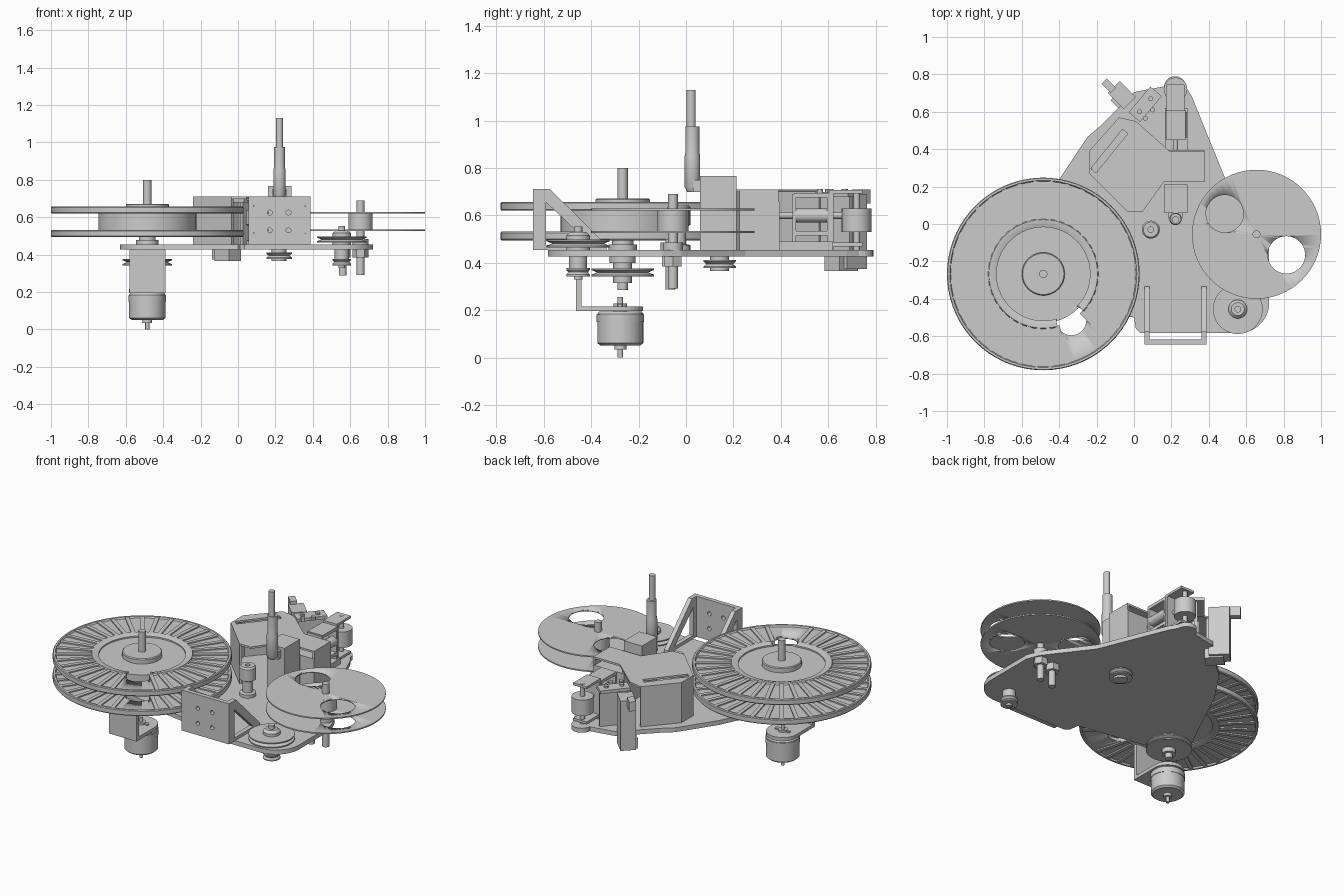
import bpy, bmesh
from math import sin, cos, pi, radians
from mathutils import Matrix, Vector

if "Cube" in bpy.data.objects:
    bpy.data.objects.remove(bpy.data.objects["Cube"])


def finish(name, bm, smooth=False):
    bmesh.ops.remove_doubles(bm, verts=bm.verts, dist=1e-5)
    bmesh.ops.recalc_face_normals(bm, faces=bm.faces)
    me = bpy.data.meshes.new(name)
    bm.to_mesh(me)
    bm.free()
    ob = bpy.data.objects.new(name, me)
    bpy.context.collection.objects.link(ob)
    if smooth:
        activate(ob)
        bpy.ops.object.shade_smooth_by_angle(angle=radians(30))
    return ob


def activate(ob):
    bpy.ops.object.select_all(action='DESELECT')
    ob.select_set(True)
    bpy.context.view_layer.objects.active = ob


def lathe(name, x, y, prof, n=32, ring=False):
    """Revolve (radius, z) points about a vertical axis at x, y."""
    bm = bmesh.new()
    rows = [[bm.verts.new((x + r * cos(2 * pi * i / n), y + r * sin(2 * pi * i / n), z))
             for r, z in prof] for i in range(n)]
    m = len(prof)
    for i in range(n):
        a, b = rows[i], rows[(i + 1) % n]
        for j in range(m if ring else m - 1):
            k = (j + 1) % m
            if prof[j][0] + prof[k][0] > 0:
                bm.faces.new((a[j], b[j], b[k], a[k]))
    return finish(name, bm, True)


def cyl(name, x, y, r, z0, z1, n=32):
    return lathe(name, x, y, [(0, z0), (r, z0), (r, z1), (0, z1)], n)


def pulley(name, x, y, r, z0, z1):
    t = (z1 - z0) / 5
    return lathe(name, x, y, [(0, z0), (r, z0), (r, z0 + t), (r * .82, (z0 + z1) / 2),
                              (r, z1 - t), (r, z1), (0, z1)], 40)


def prism(name, pts, z0, z1, mat=None, smooth=False):
    bm = bmesh.new()
    f = bm.faces.new([bm.verts.new((p[0], p[1], z0)) for p in pts])
    g = bmesh.ops.extrude_face_region(bm, geom=[f])['geom']
    bmesh.ops.translate(bm, vec=(0, 0, z1 - z0), verts=[v for v in g if isinstance(v, bmesh.types.BMVert)])
    if mat:
        bm.transform(mat)
    return finish(name, bm, smooth)


def box(name, x0, x1, y0, y1, z0, z1, rot=0):
    cx, cy, w, d = (x0 + x1) / 2, (y0 + y1) / 2, (x1 - x0) / 2, (y1 - y0) / 2
    m = Matrix.Translation((cx, cy, 0)) @ Matrix.Rotation(radians(rot), 4, 'Z')
    return prism(name, [(-w, -d), (w, -d), (w, d), (-w, d)], z0, z1, m)


def hcyl(name, x, z, r, y0, y1, n=24):
    """Cylinder lying along y."""
    m = Matrix.Translation((x, 0, z)) @ Matrix.Rotation(pi / 2, 4, 'X')
    return prism(name, arc(0, 0, r, 0, 360 - 360 / n, n - 1), -y1, -y0, m, True)


def wall(name, a, b, t, z0, z1):
    a, b = Vector(a), Vector(b)
    d = (b - a).normalized()
    q = Vector((-d.y, d.x)) * t
    return prism(name, [a, b, b + q, a + q], z0, z1)


def arc(cx, cy, r, a0, a1, n=14):
    return [(cx + r * cos(radians(a0 + (a1 - a0) * i / n)),
             cy + r * sin(radians(a0 + (a1 - a0) * i / n))) for i in range(n + 1)]


def cut(ob, cutter):
    m = ob.modifiers.new('cut', 'BOOLEAN')
    m.operation, m.solver, m.object = 'DIFFERENCE', 'EXACT', cutter
    activate(ob)
    bpy.ops.object.modifier_apply(modifier='cut')
    bpy.data.objects.remove(cutter)


# Base plate
prism('base_plate',
      arc(-.485, -.267, .145, 145, 258) + [(0, -.5), (.01, -.56), (.035, -.583)]
      + arc(.56, -.42, .163, -90, 0) + [(.722, -.1), (.69, -.02), (.485, .25), (.31, .68)]
      + arc(.22, .73, .06, 0, 175) + [(.05, .715), (0, .705), (-.185, .52), (-.25, .465), (-.4, .24)],
      .427, .455)

# Large reel: two ribbed flanges, drum and cap
RX, RY = -.485, -.267
for tag, z0, z1 in (('lower', .495, .532), ('upper', .62, .657)):
    zm = (z0 + z1) / 2
    flange = lathe(tag + '_large_flange', RX, RY,
                   [(.25, z0 + .008), (.275, z0), (.29, z0), (.295, zm - .009), (.495, zm - .009), (.5, z0),
                    (.511, z0), (.515, z0 + .005), (.515, z1 - .005), (.511, z1), (.5, z1), (.495, zm + .009),
                    (.295, zm + .009), (.29, z1), (.275, z1), (.25, z1 - .008)], 72, True)
    cut(flange, cyl('hole', -.335, -.515, .08, z0 - .05, z1 + .05))
    bm = bmesh.new()
    for i in range(36):
        a = 2 * pi * (i + .5) / 36
        if abs(i * 10 + 5 - 301) < 12:
            continue
        m = (Matrix.Translation((RX, RY, zm)) @ Matrix.Rotation(a, 4, 'Z')
             @ Matrix.Translation((.393, 0, 0)) @ Matrix.Diagonal((.21, .024, z1 - z0 - .004, 1)))
        bmesh.ops.create_cube(bm, size=1, matrix=m)
    finish(tag + '_large_flange_ribs', bm)
cyl('large_reel_drum', RX, RY, .262, .51, .64, 48)
lathe('large_reel_cap', RX, RY, [(0, .64), (.115, .64), (.115, .667), (.11, .672), (0, .672)], 40)
cyl('large_reel_shaft', RX, RY, .022, .285, .8)
cyl('large_reel_bearing', RX, RY, .06, .455, .478)
cyl('large_reel_seat', RX, RY, .045, .478, .51)
cyl('large_reel_lower_bearing', RX, RY, .055, .4, .427)
pulley('large_reel_pulley', RX, RY, .132, .343, .377)
cyl('large_reel_pulley_hub', RX, RY, .04, .315, .4)

# Motor hung from an L bracket
MY = -.277
lathe('motor_can', RX, MY, [(0, .052), (.085, .052), (.097, .062), (.097, .185), (.09, .195), (0, .195)], 40)
lathe('motor_band', RX, MY, [(.09, .15), (.1, .15), (.1, .182), (.09, .182)], 40, True)
cyl('motor_shaft', RX, MY, .011, 0, .257, 16)
cyl('motor_lower_boss', RX, MY, .025, .035, .06, 20)
cyl('motor_upper_boss', RX, MY, .028, .19, .228, 20)
prism('motor_bracket_shelf', [(-.58, -.463), (-.388, -.463)] + arc(RX, MY, .0965, 0, 180), .196, .217)
box('motor_bracket_back', -.58, -.388, -.463, -.44, .196, .427)
for s in (-1, 1):
    cyl('motor_screw', RX + s * .04, MY, .012, .21, .226, 12)

# Small reel with two through holes
SX, SY = .655, -.055
for tag, z in (('lower', .527), ('upper', .621)):
    disc = cyl(tag + '_small_flange', SX, SY, .345, z, z + .008, 64)
    for hx, hy in ((.485, .055), (.815, -.165)):
        cut(disc, cyl('hole', hx, hy, .1, z - .05, z + .05, 40))
cyl('small_reel_hub', SX, SY, .065, .53, .625)
cyl('small_reel_shaft', SX, SY, .021, .292, .69, 24)
cyl('idler_shaft', .56, -.065, .021, .288, .5, 24)
for x, y in ((SX, SY), (.56, -.065)):
    cyl('shaft_upper_collar', x, y, .042, .455, .485)
    cyl('shaft_lower_nut', x, y, .042, .385, .427, 6)

# Belt pulley pair on the front right corner
PX, PY = .555, -.455
pulley('corner_pulley', PX, PY, .133, .465, .498)
lathe('corner_pulley_hub', PX, PY, [(0, .455), (.05, .455), (.05, .515), (.035, .53), (0, .53)], 28)
cyl('corner_shaft', PX, PY, .018, .33, .553, 20)
pulley('corner_lower_pulley', PX, PY, .05, .343, .378)
cyl('corner_lower_bearing', PX, PY, .038, .378, .427)

# Front U bracket with pierced triangular sides
front = box('front_bracket_face', .056, .388, -.645, -.618, .455, .712)
for x in (.17, .27):
    for z in (.53, .625):
        cut(front, hcyl('hole', x, z, .013, -.7, -.55, 16))
for x in (.078, .366):
    for z in (.515, .66):
        cut(front, hcyl('hole', x, z, .007, -.7, -.55, 12))
side_mat = Matrix(((0, 0, 1, 0), (1, 0, 0, 0), (0, 1, 0, 0), (0, 0, 0, 1)))
for x in (.056, .36):
    side = prism('front_bracket_side', [(-.645, .455), (-.335, .455), (-.335, .475), (-.575, .712), (-.645, .712)],
                 x, x + .028, side_mat)
    cut(side, prism('hole', [(-.59, .475), (-.4, .475), (-.59, .655)], x - .05, x + .08, side_mat))

# Guide roller between the reels
lathe('guide_roller', .09, -.03, [(0, .455), (.048, .455), (.048, .475), (.03, .48), (.03, .55), (.048, .56),
                                  (.048, .635), (.04, .645), (.015, .645), (.015, .63), (0, .63)], 28)

# Drive block, tall post and pulley below
box('drive_block', .16, .285, .06, .212, .455, .767)
box('post_clamp', .185, .26, .03, .065, .7, .75)
lathe('post_sleeve', .222, .027, [(0, .7), (.022, .7), (.033, .72), (.033, .85), (.029, .87), (.029, .975), (0, .975)], 24)
cyl('tall_post', .222, .022, .019, .97, 1.13, 24)
pulley('drive_pulley', .22, .142, .068, .378, .412)
cyl('drive_pulley_hub', .22, .142, .04, .365, .427)

# Angled cover with slot, skirt walls and inner block
cover = prism('head_cover', [(-.08, .57), (-.24, .39), (-.24, .27), (-.035, .065), (.045, .065), (.16, .225),
                             (.377, .225), (.377, .39), (.19, .39), (.01, .55)], .698, .71)
cut(cover, box('slot', -.267, .003, .372, .408, .6, .8, 51))
wall('cover_back_wall', (-.08, .57), (-.24, .39), .015, .455, .7)
wall('cover_left_wall', (-.24, .39), (-.24, .27), .015, .455, .7)
wall('cover_front_wall', (-.24, .27), (-.035, .065), .015, .455, .7)
box('inner_block', .16, .377, .225, .395, .455, .66)
for x in (.16, .365):
    box('cover_support', x, x + .012, .226, .39, .655, .7)

# Rear actuator: coil, base, cradle and pinch roller
box('actuator_base', .165, .285, .39, .62, .455, .49)
for x in (.195, .25):
    hcyl('actuator_coil', x, .6, .03, .46, .6)
for z in (.515, .675):
    box('actuator_yoke', .17, .275, .455, .605, z, z + .02)
for y in (.45, .595):
    box('actuator_end', .17, .275, y, y + .014, .49, .69)
hcyl('actuator_rod', .222, .6, .014, .39, .66, 16)
for z in (.47, .693):
    box('roller_cradle', .175, .27, .605, .745, z, z + .015)
box('roller_cradle_back', .175, .27, .605, .622, .455, .7)
cyl('pinch_roller', .222, .72, .063, .53, .63)
cyl('pinch_roller_pin', .222, .72, .014, .455, .71, 16)

# Rotated solenoid hanging over the rear left edge, with its arm
box('solenoid_body', -.125, -.005, .645, .735, .375, .69, -45)
box('solenoid_cap', -.17, -.1, .72, .76, .65, .71, -45)
box('solenoid_foot', -.11, .0, .61, .7, .365, .43, -45)
box('solenoid_arm', -.03, .15, .6, .68, .68, .7, 50)
box('solenoid_arm_wall', -.01, .15, .625, .645, .455, .69, 50)
for x, y in ((.03, .6), (.09, .67), (.06, .565), (.1, .61)):
    cyl('arm_screw', x, y, .013, .69, .712, 12)
